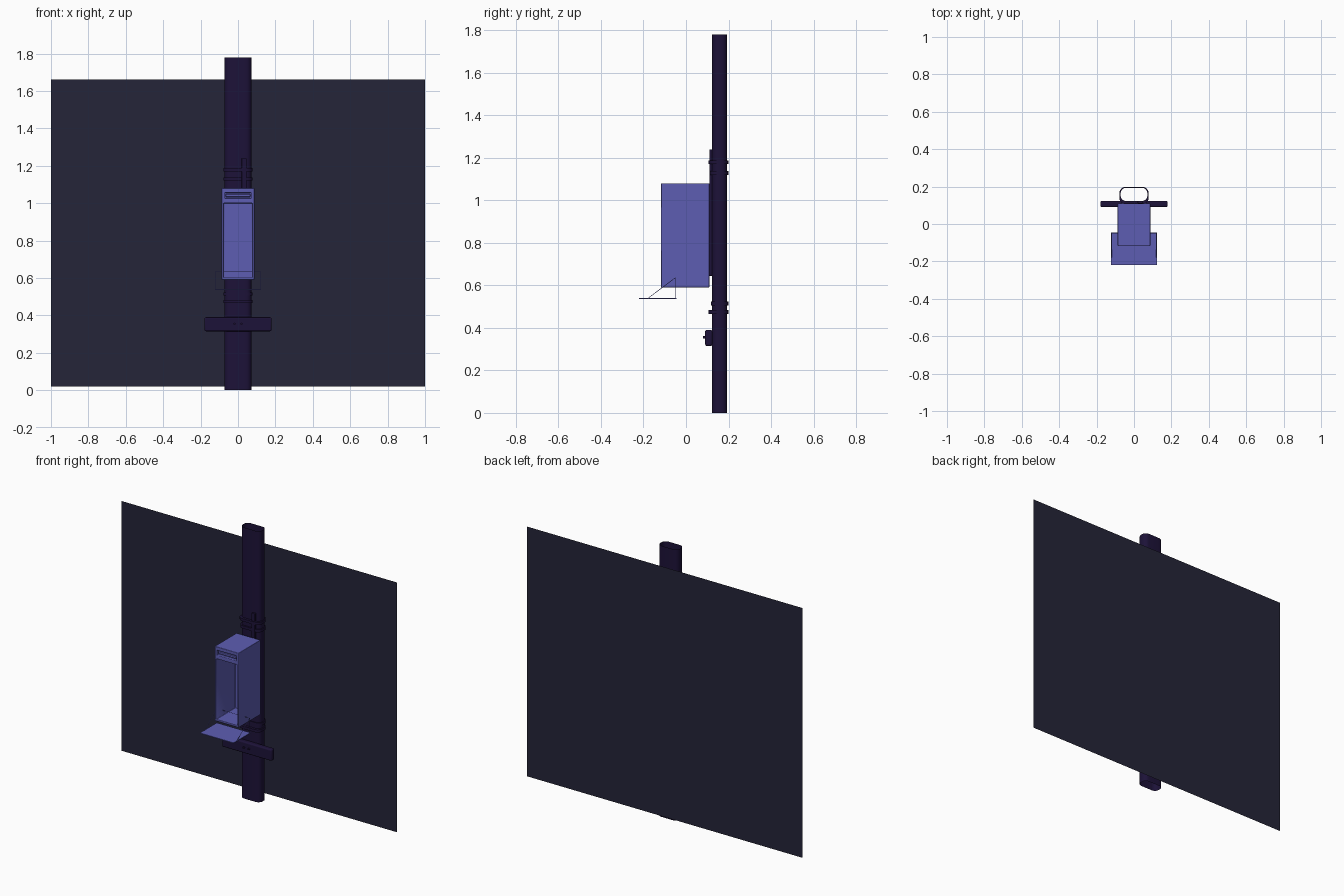
import bpy, bmesh, math
from mathutils import Vector

if "Cube" in bpy.data.objects:
    bpy.data.objects.remove(bpy.data.objects["Cube"])


def material(name, rgb):
    m = bpy.data.materials.new(name)
    m.diffuse_color = (*rgb, 1)
    m.use_nodes = True
    m.node_tree.nodes["Principled BSDF"].inputs["Base Color"].default_value = m.diffuse_color
    return m


NAVY = material("dark_navy", (0.012, 0.006, 0.04))
BLUE = material("blue", (0.11, 0.11, 0.45))
DARK = material("panel_dark", (0.018, 0.018, 0.04))


def finish(bm, name, mat, bevel=0, smooth=True):
    bmesh.ops.recalc_face_normals(bm, faces=bm.faces[:])
    me = bpy.data.meshes.new(name)
    bm.to_mesh(me)
    bm.free()
    ob = bpy.data.objects.new(name, me)
    bpy.context.collection.objects.link(ob)
    me.materials.append(mat)
    if bevel:
        b = ob.modifiers.new("Bevel", 'BEVEL')
        b.width, b.segments = bevel, 3
        b.limit_method = 'ANGLE'
    bpy.ops.object.select_all(action='DESELECT')
    bpy.context.view_layer.objects.active = ob
    ob.select_set(True)
    if smooth:
        bpy.ops.object.shade_smooth_by_angle(angle=math.radians(35))
    return ob


def box(name, lo, hi, mat, bevel=0):
    bm = bmesh.new()
    bmesh.ops.create_cube(bm, size=1)
    lo, hi = Vector(lo), Vector(hi)
    for v in bm.verts:
        v.co = Vector([(lo[i] + hi[i]) / 2 + v.co[i] * (hi[i] - lo[i]) for i in range(3)])
    return finish(bm, name, mat, bevel)


def rounded_rect(x, y0, y1, r, n=6):
    pts = []
    for k, (cx, cy) in enumerate([(x - r, y1 - r), (r - x, y1 - r), (r - x, y0 + r), (x - r, y0 + r)]):
        for i in range(n + 1):
            a = math.pi / 2 * (k + i / n)
            pts.append((cx + r * math.cos(a), cy + r * math.sin(a)))
    return pts


def loft(name, loops, mat, closed=False):
    """Skin a list of (outline, z) rings; closed joins last ring to first."""
    bm = bmesh.new()
    rings = [[bm.verts.new((x, y, z)) for x, y in pts] for pts, z in loops]
    pairs = list(zip(rings, rings[1:])) + ([(rings[-1], rings[0])] if closed else [])
    for a, b in pairs:
        for i in range(len(a)):
            j = (i + 1) % len(a)
            bm.faces.new((a[i], a[j], b[j], b[i]))
    return finish(bm, name, mat)


def wire(name, pts, mat, r=0.0015, cyclic=False):
    cu = bpy.data.curves.new(name, 'CURVE')
    cu.dimensions = '3D'
    cu.bevel_depth, cu.bevel_resolution = r, 1
    s = cu.splines.new('POLY')
    s.points.add(len(pts) - 1)
    for p, c in zip(s.points, pts):
        p.co = (*c, 1)
    s.use_cyclic_u = cyclic
    cu.materials.append(mat)
    ob = bpy.data.objects.new(name, cu)
    bpy.context.collection.objects.link(ob)
    return ob


def cut(target, lo, hi):
    c = box("cutter", lo, hi, BLUE)
    c.hide_render = True
    bo = target.modifiers.new("Cut", 'BOOLEAN')
    bo.operation, bo.object, bo.solver = 'DIFFERENCE', c, 'EXACT'
    bpy.context.view_layer.objects.active = target
    bpy.ops.object.modifier_apply(modifier=bo.name)
    bpy.data.objects.remove(c)


# thin back panel
bm = bmesh.new()
bm.faces.new([bm.verts.new(p) for p in
              ((-1, 0.22, 0.02), (1, 0.22, 0.02), (1, 0.22, 1.66), (-1, 0.22, 1.66))])
finish(bm, "back_panel", DARK, smooth=False)

# open-ended post
outline = rounded_rect(0.072, 0.122, 0.194, 0.03)
loft("post", [(outline, 0), (outline, 1.78)], NAVY)

# clamp bands around the post
for i, (z, y0) in enumerate([(1.17, 0.106), (1.12, 0.112), (0.505, 0.117), (0.465, 0.106)]):
    o, n = rounded_rect(0.078, y0, 0.199, 0.034), rounded_rect(0.0715, 0.1225, 0.1935, 0.03)
    loft(f"clamp_band_{i + 1}", [(o, z), (o, z + 0.018), (n, z + 0.018), (n, z)], NAVY, closed=True)

# mounting strip and hook behind the dispenser
box("mounting_strip", (0.02, 0.11, 0.645), (0.045, 0.124, 1.24), NAVY, 0.002)
box("mounting_hook", (-0.04, 0.11, 1.172), (0.03, 0.122, 1.184), NAVY, 0.002)

# lower cross bar with two screws
box("cross_bar", (-0.18, 0.09, 0.315), (0.18, 0.124, 0.39), NAVY, 0.008)
for side in (-1, 1):
    bm = bmesh.new()
    bmesh.ops.create_cone(bm, cap_ends=True, segments=12, radius1=0.006, radius2=0.006, depth=0.012)
    for v in bm.verts:
        x, y, z = v.co
        v.co = (x + side * 0.018, 0.086 + z, y + 0.355)
    finish(bm, "screw_left" if side < 0 else "screw_right", NAVY)

# hollow dispenser box, open in front, with a slotted top panel
body = box("dispenser_body", (-0.087, -0.118, 0.59), (0.087, 0.11, 1.08), BLUE)
cut(body, (-0.076, -0.2, 0.602), (0.076, 0.08, 1.0))
cut(body, (-0.07, -0.2, 1.025), (0.07, -0.1, 1.057))
bev = body.modifiers.new("Bevel", 'BEVEL')
bev.width, bev.segments, bev.limit_method = 0.004, 2, 'ANGLE'
box("slot_bar", (-0.066, -0.112, 1.034), (0.066, -0.098, 1.048), BLUE, 0.003)

# drip tray and its wire support
box("tray", (-0.122, -0.22, 0.535), (0.122, -0.045, 0.54), BLUE)
wire("tray_frame", [(-0.119, -0.05, 0.538), (-0.119, -0.05, 0.636),
                    (0.119, -0.05, 0.636), (0.119, -0.05, 0.538)], BLUE)
for side in (-1, 1):
    wire("tray_brace_left" if side < 0 else "tray_brace_right",
         [(side * 0.119, -0.18, 0.538), (side * 0.119, -0.05, 0.636)], BLUE)
